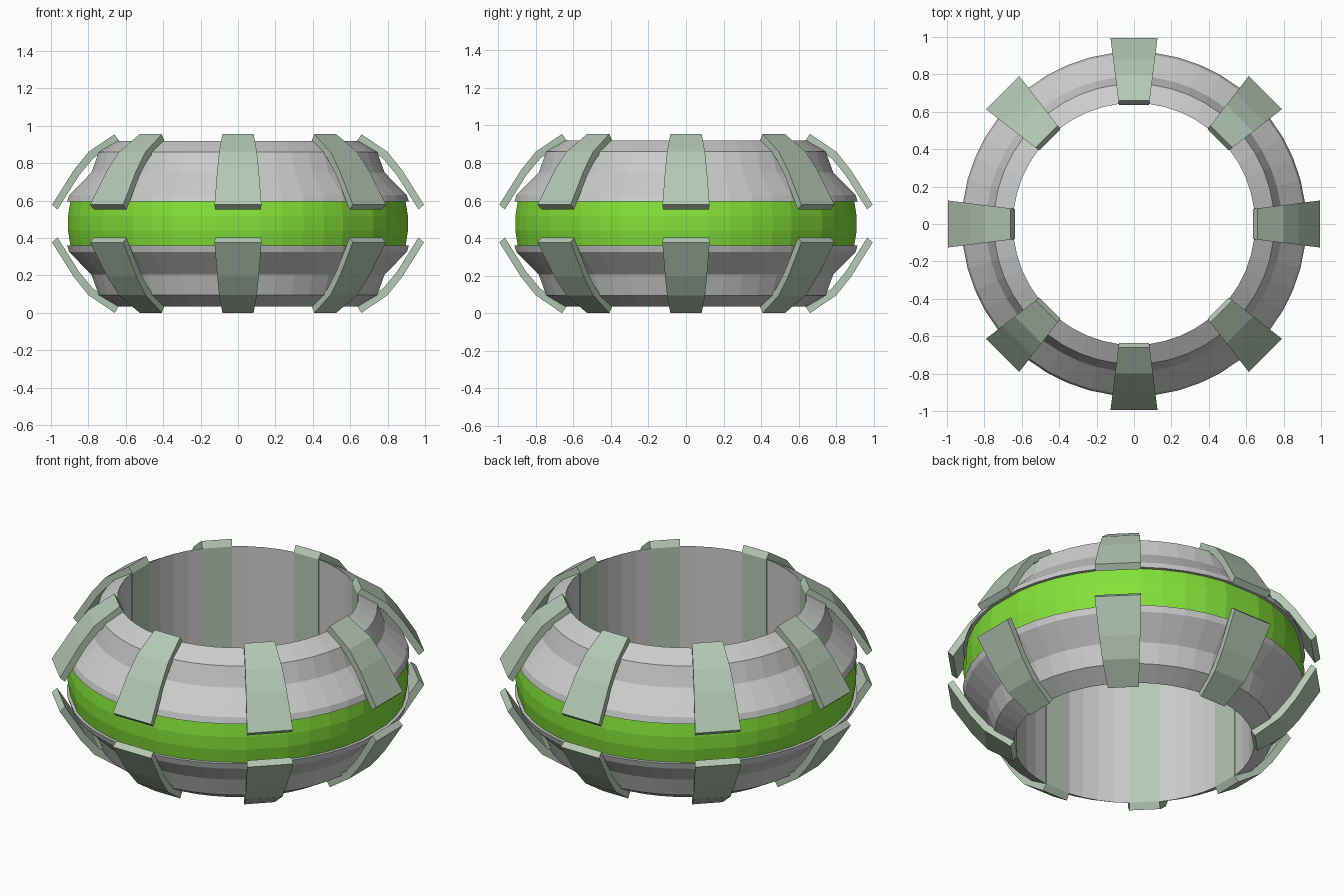
import bpy, bmesh, math

if "Cube" in bpy.data.objects:
    bpy.data.objects.remove(bpy.data.objects["Cube"])

MID = 0.4775          # mirror height of the whole model
HALF = math.radians(7.2)   # half the angular width of a clamp
COUNT = 8


def flip(points):
    """Mirror profile points about the middle height, in reverse order."""
    return [(r, 2 * MID - z) for r, z in reversed(points)]


def material(name, color):
    mat = bpy.data.materials.new(name)
    mat.diffuse_color = (*color, 1)
    mat.use_nodes = True
    mat.node_tree.nodes["Principled BSDF"].inputs["Base Color"].default_value = mat.diffuse_color
    return mat


def make_object(name, bm, mat=None):
    bmesh.ops.recalc_face_normals(bm, faces=bm.faces)
    mesh = bpy.data.meshes.new(name)
    bm.to_mesh(mesh)
    bm.free()
    obj = bpy.data.objects.new(name, mesh)
    bpy.context.collection.objects.link(obj)
    if mat:
        mesh.materials.append(mat)
    return obj


# Ring angles: one flat facet under each clamp, four facets between clamps
step = 2 * math.pi / COUNT
gap = (step - 2 * HALF) / 4
angles = [i * step + HALF + k * gap for i in range(COUNT) for k in range(5)]


def lathe(name, profile, mat=None):
    """Revolve a closed (radius, z) profile through the ring angles."""
    bm = bmesh.new()
    rows = [[bm.verts.new((r * math.cos(a), r * math.sin(a), z)) for r, z in profile]
            for a in angles]
    n = len(profile)
    for i, row in enumerate(rows):
        nxt = rows[(i + 1) % len(rows)]
        for j in range(n):
            k = (j + 1) % n
            bm.faces.new((row[j], nxt[j], nxt[k], row[k]))
    return make_object(name, bm, mat)


def clamp(name, outer, inner, angle, mat):
    """C-shaped wedge bracket: paired outer and inner profile points."""
    bm = bmesh.new()
    ca, sa = math.cos(angle), math.sin(angle)
    rows = []
    for (ro, zo), (ri, zi) in zip(outer, inner):
        row = []
        for d, z, side in ((ro, zo, -1), (ro, zo, 1), (ri, zi, 1), (ri, zi, -1)):
            w = side * d * math.tan(HALF)
            row.append(bm.verts.new((d * ca - w * sa, d * sa + w * ca, z)))
        rows.append(row)
    for a, b in zip(rows, rows[1:]):
        for j in range(4):
            k = (j + 1) % 4
            bm.faces.new((a[j], a[k], b[k], b[j]))
    bm.faces.new(rows[0])
    bm.faces.new(rows[-1])
    return make_object(name, bm, mat)


green = material("bright_green", (0.23, 0.76, 0.04))
sage = material("sage_green", (0.46, 0.58, 0.46))

# Grey ring body with a recess around the middle
upper = [(0.647, 0.92), (0.75, 0.86), (0.79, 0.75), (0.91, 0.63), (0.921, 0.595), (0.86, 0.595)]
lathe("ring_body", upper + flip(upper))

# Bulging green band in the recess
band = [(0.85, 0.597), (0.903, 0.597), (0.916, 0.515)]
lathe("middle_band", band + flip(band), green)

# Clamps wrapping the ring from the outside, through the hole, to the other side
outer = [(0.994, 0.578), (0.88, 0.76), (0.80, 0.86), (0.66, 0.955), (0.637, 0.92)]
inner = [(0.965, 0.552), (0.85, 0.735), (0.775, 0.825), (0.67, 0.895), (0.66, 0.885)]
for i in range(COUNT):
    clamp(f"clamp_{i + 1}", outer + flip(outer), inner + flip(inner), i * step, sage)
